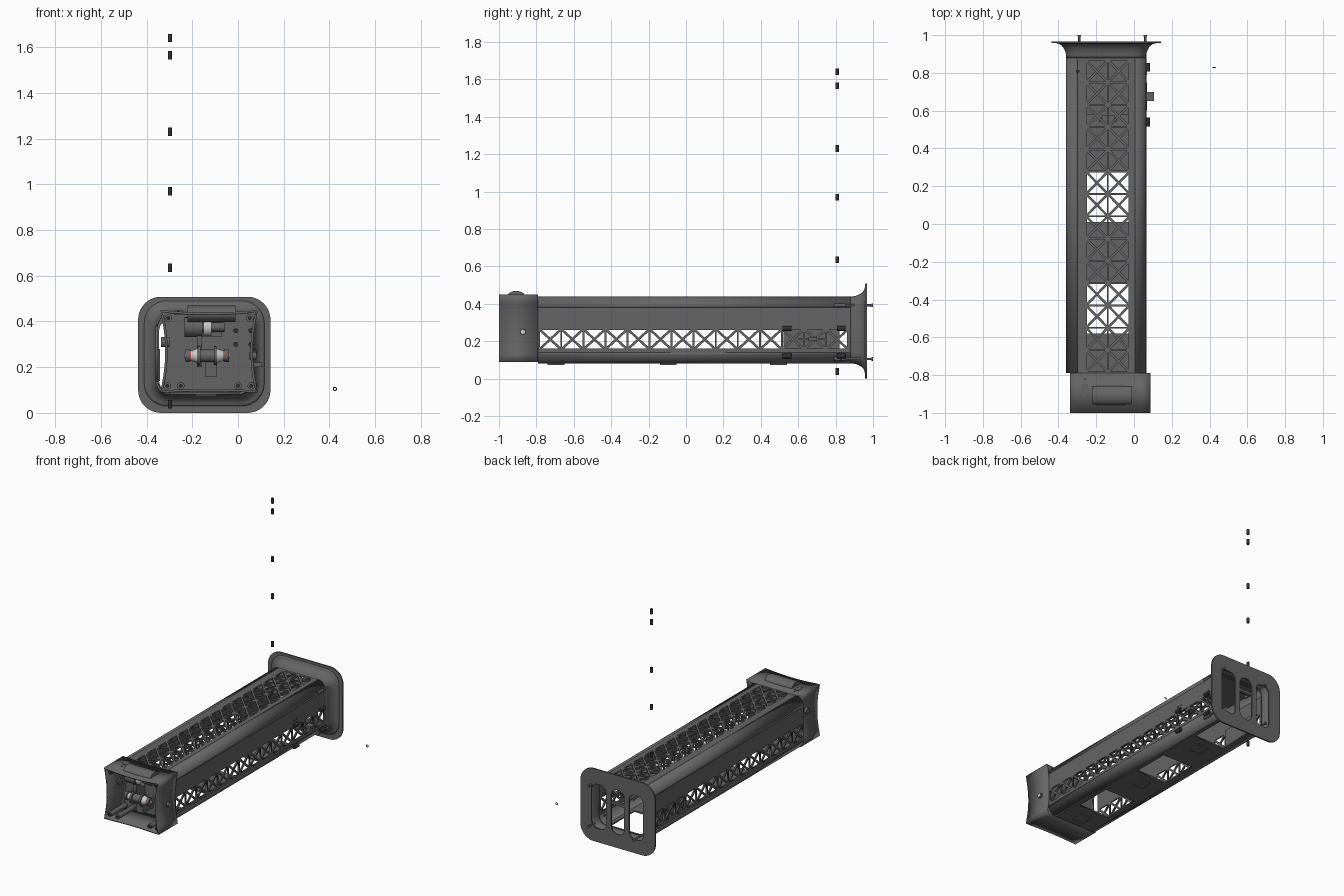
import bpy, bmesh
from math import pi, sin, cos
from mathutils import Matrix, Vector

if "Cube" in bpy.data.objects:
    bpy.data.objects.remove(bpy.data.objects["Cube"])

X, Y, Z = Vector((1, 0, 0)), Vector((0, 1, 0)), Vector((0, 0, 1))


def material(name, rgb):
    m = bpy.data.materials.new(name)
    m.diffuse_color = (*rgb, 1)
    m.use_nodes = True
    m.node_tree.nodes["Principled BSDF"].inputs["Base Color"].default_value = m.diffuse_color
    return m


BLACK = material("black_rubber", (0.03, 0.03, 0.03))
RED = material("red_ring", (0.6, 0.08, 0.06))
CHARCOAL = material("charcoal", (0.13, 0.13, 0.13))


def add(name, mesh, mat=CHARCOAL, smooth=True):
    ob = bpy.data.objects.new(name, mesh)
    bpy.context.collection.objects.link(ob)
    if mat:
        mesh.materials.clear()
        mesh.materials.append(mat)
    if smooth:
        bpy.ops.object.select_all(action='DESELECT')
        ob.select_set(True)
        bpy.context.view_layer.objects.active = ob
        bpy.ops.object.shade_smooth_by_angle(angle=0.6)
    return ob


def box(name, x0, x1, y0, y1, z0, z1, mat=CHARCOAL):
    bm = bmesh.new()
    bmesh.ops.create_cube(bm, size=1)
    for v in bm.verts:
        v.co = ((x0 + x1) / 2 + v.co.x * (x1 - x0), (y0 + y1) / 2 + v.co.y * (y1 - y0),
                (z0 + z1) / 2 + v.co.z * (z1 - z0))
    me = bpy.data.meshes.new(name)
    bm.to_mesh(me)
    return add(name, me, mat, False)


def rod(name, a, b, r, mat=CHARCOAL, n=20, r2=None):
    a, b = Vector(a), Vector(b)
    bm = bmesh.new()
    bmesh.ops.create_cone(bm, cap_ends=True, segments=n, radius1=r, radius2=r if r2 is None else r2,
                          depth=(b - a).length)
    bm.transform(Matrix.Translation((a + b) / 2) @ Z.rotation_difference(b - a).to_matrix().to_4x4())
    me = bpy.data.meshes.new(name)
    bm.to_mesh(me)
    return add(name, me, mat)


def plate(name, loops, u, v, at, depth=0.01):
    """Flat plate: first loop is the outline, the others are holes."""
    cu = bpy.data.curves.new(name, 'CURVE')
    cu.dimensions, cu.fill_mode, cu.extrude = '2D', 'BOTH', depth / 2
    for loop in loops:
        s = cu.splines.new('POLY')
        s.points.add(len(loop) - 1)
        for p, q in zip(s.points, loop):
            p.co = (q[0], q[1], 0, 1)
        s.use_cyclic_u = True
    tmp = bpy.data.objects.new("tmp", cu)
    bpy.context.collection.objects.link(tmp)
    bpy.context.view_layer.update()
    me = bpy.data.meshes.new_from_object(tmp.evaluated_get(bpy.context.evaluated_depsgraph_get()))
    bpy.data.objects.remove(tmp)
    me.transform(Matrix.Translation(at) @ Matrix((u, v, u.cross(v))).transposed().to_4x4())
    return add(name, me, CHARCOAL, False)


def rect(x0, x1, y0, y1):
    return [(x0, y0), (x1, y0), (x1, y1), (x0, y1)]


def rounded(x0, x1, y0, y1, r, n=8):
    pts = []
    for k, (cx, cy) in enumerate([(x1 - r, y1 - r), (x0 + r, y1 - r), (x0 + r, y0 + r), (x1 - r, y0 + r)]):
        pts += [(cx + r * cos((k + i / n) * pi / 2), cy + r * sin((k + i / n) * pi / 2)) for i in range(n + 1)]
    return pts


def loft(name, sections, closed=True, t=0.01):
    """Skin through (y, [(x, z)...]) sections, then thicken."""
    bm = bmesh.new()
    rows = [[bm.verts.new((x, y, z)) for x, z in pts] for y, pts in sections]
    n = len(rows[0])
    for a, b in zip(rows, rows[1:]):
        for i in range(n if closed else n - 1):
            bm.faces.new((a[i], a[(i + 1) % n], b[(i + 1) % n], b[i]))
    me = bpy.data.meshes.new(name)
    bm.to_mesh(me)
    ob = add(name, me)
    m = ob.modifiers.new("wall", 'SOLIDIFY')
    m.thickness, m.offset = t, 0
    return ob


def truss(cu, cv, a, b, s=0.009):
    """Four triangular holes that leave an X brace."""
    tris = []
    for k in (1, -1):
        tris.append([(cu + k * a, cv - b + s), (cu + k * a, cv + b - s), (cu + k * s, cv)])
        tris.append([(cu - a + s, cv + k * b), (cu + a - s, cv + k * b), (cu, cv + k * s)])
    return tris


# Main tube: four rounded corner rails and four flat panels
X0, X1, Z0, Z1, R = -0.36, 0.065, 0.08, 0.44, 0.06
YA, YB = -0.79, 0.88
sec = rounded(X0 + .005, X1 - .005, Z0 + .005, Z1 - .005, R - .005)
for k in range(4):
    corner = sec[k * 9:k * 9 + 9]
    loft(f"tube_corner_{k}", [(YA, corner), (YB, corner)], closed=False)

cells = [-0.726 + 0.118 * i for i in range(14)]
holes = [t for y in cells for x in (-0.196, -0.081) for t in truss(x, y, 0.053, 0.054)]
plate("top_lattice_panel", [rect(X0 + R, X1 - R, YA, YB)] + holes, X, Y, (0, 0, Z1 - .005))
holes = [t for y in cells for t in truss(y, 0.21, 0.054, 0.05)]
for nm, x in (("left", X0 + .005), ("right", X1 - .005)):
    plate(nm + "_lattice_panel", [rect(YA, YB, Z0 + R, Z1 - R)] + holes, Y, Z, (x, 0, 0))
plate("bottom_panel", [rect(X0 + R, X1 - R, YA, YB)] +
      [rect(-0.26, -0.02, y, y + 0.27) for y in (-0.58, 0.01, 0.60)], X, Y, (0, 0, Z0 + .005))
for i, y in enumerate((-0.74, -0.14, 0.45)):
    box(f"foot_pad_{i}", -0.185, -0.095, y, y + 0.09, 0.073, 0.082)

# Flared mouth and slotted end flange
flare = []
for i in range(9):
    a = i / 8 * pi / 2
    d = 0.055 * (1 - cos(a))
    flare.append((YB + 0.08 * sin(a), rounded(X0 - d + .005, X1 + d - .005, Z0 - d + .005, Z1 + d - .005, R + d * .7)))
loft("flared_mouth", flare, t=0.008)
slots = [rounded(c - w, c + w, 0.095, 0.405, 0.045) for c, w in ((0.0, 0.058), (-0.147, 0.05), (-0.29, 0.055))]
plate("end_flange", [rounded(-0.437, 0.142, 0, 0.508, 0.1, 10)] + slots, X, Z, (0, 0.962, 0), 0.01)
box("slot_cross_bar", -0.2, -0.09, 0.945, 0.965, 0.295, 0.315)

# Flange pins
for x in (-0.29, 0.06):
    for z in (0.105, 0.392):
        rod("flange_pin", (x, 0.79, z), (x, 1.0, z), 0.006)
        rod("pin_head", (x, 0.993, z), (x, 1.0, z), 0.010)
        rod("pin_sleeve", (x, 0.79, z), (x, 0.85, z), 0.010)

# Inner plates near the mouth
box("inner_top_plate", -0.32, 0.02, 0.58, 0.87, 0.418, 0.424)
box("inner_side_plate", -0.348, -0.342, 0.52, 0.82, 0.14, 0.28)
box("inner_bracket", -0.19, -0.09, 0.575, 0.59, 0.40, 0.42)
for x in (-0.185, -0.105):
    box("inner_bracket_leg", x, x + 0.015, 0.54, 0.60, 0.40, 0.42)

# Right side fittings
for y in (0.54, 0.83):
    for z in (0.12, 0.268):
        rod("side_roller", (0.072, y - .023, z), (0.072, y + .023, z), 0.013, BLACK)
        box("roller_mount", 0.05, 0.072, y - .012, y + .012, z - .008, z + .008)
box("side_bracket", 0.05, 0.105, 0.652, 0.70, 0.2, 0.22)
box("side_bracket_bar", 0.062, 0.07, 0.60, 0.75, 0.205, 0.215)
for y in (0.525, 0.555):
    rod("side_screw", (0.055, y, 0.305), (0.07, y, 0.305), 0.007)

# Front head: hollow shell with bowed-in sides
def bowed(x0, x1, z0, z1, cx, cz, n=10):
    pts = []
    for i in range(n):
        s = i / n
        b = 4 * s * (1 - s)
        pts.append((s, b))
    low = [(x0 + (x1 - x0) * s, z0 + cz * b * .5) for s, b in pts]
    right = [(x1 - cx * b, z0 + (z1 - z0) * s) for s, b in pts]
    top = [(x1 - (x1 - x0) * s, z1 - cz * b) for s, b in pts]
    left = [(x0 + cx * b, z1 - (z1 - z0) * s) for s, b in pts]
    return low + right + top + left


shell = bowed(-0.335, 0.082, 0.093, 0.445, 0.022, 0.012)
loft("head_shell", [(-1.0, shell), (YA, shell)], t=0.011)
plate("head_back_plate", [shell], X, Z, (0, -0.797, 0), 0.012)
bulge = rod("roller_cover", (-0.22, 0, 0), (-0.01, 0, 0), 0.05, n=32)
bulge.scale.z, bulge.location = 0.72, (0, -0.908, 0.433)
box("head_button", -0.28, -0.243, -0.885, -0.848, 0.43, 0.447)
for y in (-0.825, -0.91):
    rod("head_screw", (-0.262, y, 0.43), (-0.262, y, 0.446), 0.006)
rod("right_port", (0.05, -0.872, 0.25), (0.08, -0.872, 0.25), 0.017)
rod("right_port_hole", (0.06, -0.872, 0.25), (0.081, -0.872, 0.25), 0.011, None)
rod("left_port", (-0.338, -0.872, 0.31), (-0.30, -0.872, 0.31), 0.022)

# Corner bosses with screws, and mounting holes
for x, z in ((-0.305, 0.415), (0.052, 0.415), (-0.31, 0.118), (0.058, 0.118), (-0.25, 0.118), (0.0, 0.118)):
    rod("corner_boss", (x, -0.98, z), (x, -0.80, z), 0.016)
    rod("boss_screw", (x, -0.987, z), (x, -0.97, z), 0.008, BLACK)
for x in (-0.01, 0.055):
    for z in (0.30, 0.36):
        rod("mount_screw", (x, -0.82, z), (x, -0.80, z), 0.010, BLACK)

# Spool drive inside the head
yc, zc = -0.91, 0.25
rod("spool_shaft", (-0.235, yc, zc), (-0.035, yc, zc), 0.012, None)
for s in (-1, 1):
    c = -0.135
    rod("spool_flange", (c + s * .03, yc, zc), (c + s * .042, yc, zc), 0.042)
    rod("spool_cone", (c + s * .042, yc, zc), (c + s * .07, yc, zc), 0.032, None, r2=0.022)
    rod("spool_ring", (c + s * .07, yc, zc), (c + s * .077, yc, zc), 0.024, RED)
    rod("spool_bearing", (c + s * .077, yc, zc), (c + s * .095, yc, zc), 0.028)
    box("bearing_arm", c + s * .086 - .008, c + s * .086 + .008, yc, -0.80, zc - .02, zc + .02)
rod("spool_core", (-0.165, yc, zc), (-0.105, yc, zc), 0.028)
box("lower_block", -0.145, -0.092, -0.92, -0.80, 0.16, 0.222)
box("drive_arm", -0.18, -0.158, -0.90, -0.80, 0.20, 0.34)
rod("motor_body", (-0.235, -0.88, 0.375), (-0.155, -0.88, 0.375), 0.044)
rod("motor_gear", (-0.15, -0.88, 0.375), (-0.115, -0.88, 0.375), 0.04, None, n=14)
rod("gear_shaft", (-0.155, -0.88, 0.375), (-0.06, -0.88, 0.375), 0.02)
box("motor_mount", -0.23, -0.07, -0.86, -0.80, 0.335, 0.40)

# Loose fasteners beside the body
for z in (0.038, 0.635, 0.97, 1.23, 1.565, 1.64):
    rod("loose_insert", (-0.298, 0.808, z - .018), (-0.298, 0.808, z + .018), 0.009, BLACK)
bpy.ops.mesh.primitive_torus_add(location=(0.424, 0.828, 0.105), rotation=(pi / 2, 0, 0), major_radius=0.007,
                                 minor_radius=0.0022, major_segments=20, minor_segments=8)
bpy.context.object.name = "loose_ring"
bpy.context.object.data.materials.append(BLACK)
